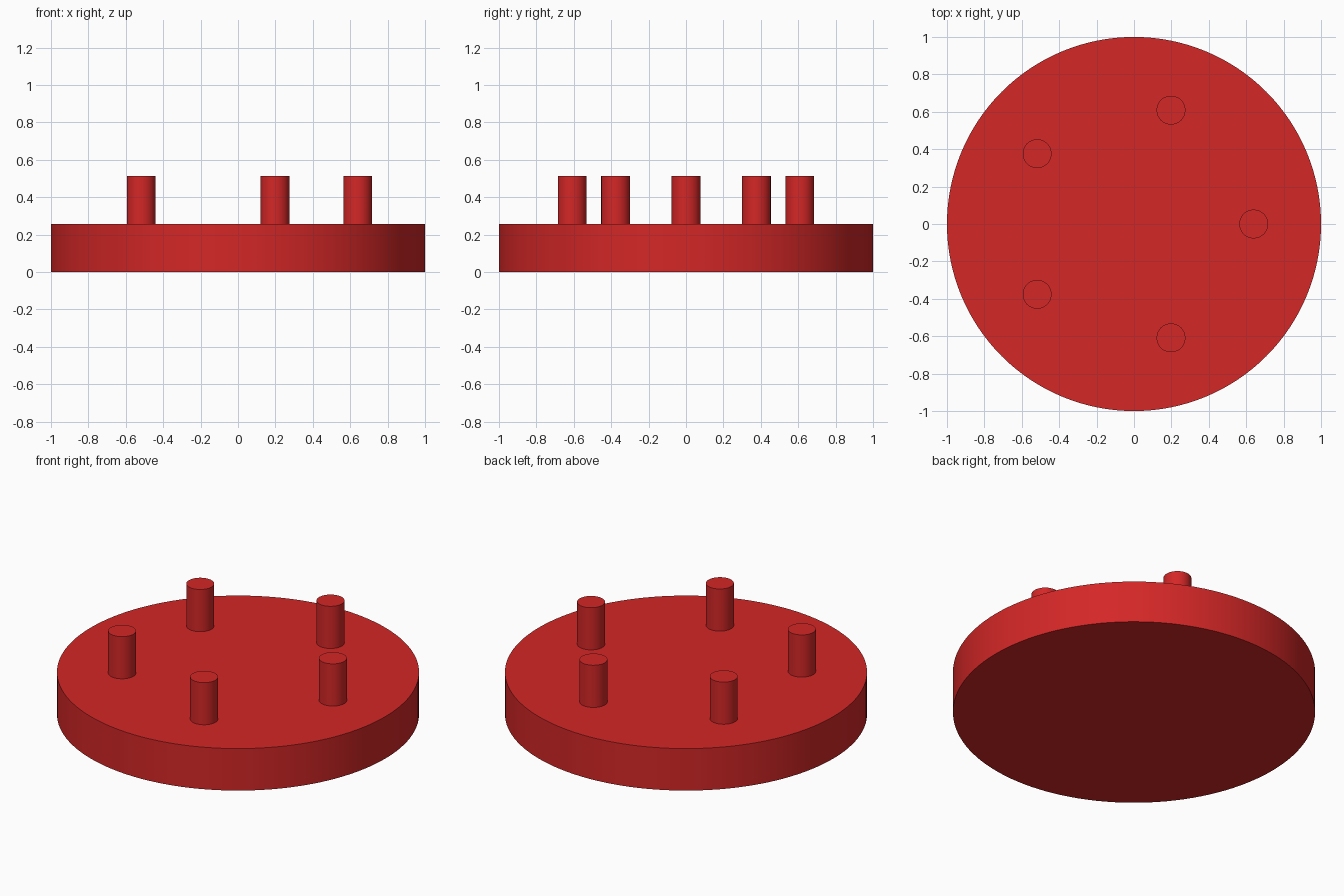
import bpy
import math

if "Cube" in bpy.data.objects:
    bpy.data.objects.remove(bpy.data.objects["Cube"])

DISC_H, TOP_Z = 0.256, 0.513
PEG_R, RING_R, PEGS = 0.077, 0.64, 5

red = bpy.data.materials.new("red")
red.diffuse_color = (0.66, 0.02, 0.02, 1.0)
red.use_nodes = True
red.node_tree.nodes["Principled BSDF"].inputs["Base Color"].default_value = red.diffuse_color


def cylinder(name, radius, x, y, z0, z1, sides):
    """Upright smooth-sided cylinder from z0 to z1."""
    bpy.ops.mesh.primitive_cylinder_add(
        vertices=sides, radius=radius, depth=z1 - z0,
        location=(x, y, (z0 + z1) / 2))
    ob = bpy.context.object
    ob.name = name
    ob.data.materials.append(red)
    bpy.ops.object.shade_smooth_by_angle(angle=math.radians(30))
    return ob


# Round base plate
cylinder("base_disc", 1.0, 0, 0, 0, DISC_H, 128)

# Ring of upright pegs, slightly sunk into the plate
for i in range(PEGS):
    a = 2 * math.pi * i / PEGS
    cylinder(f"peg_{i + 1}", PEG_R, RING_R * math.cos(a), RING_R * math.sin(a),
             DISC_H - 0.005, TOP_Z, 48)
